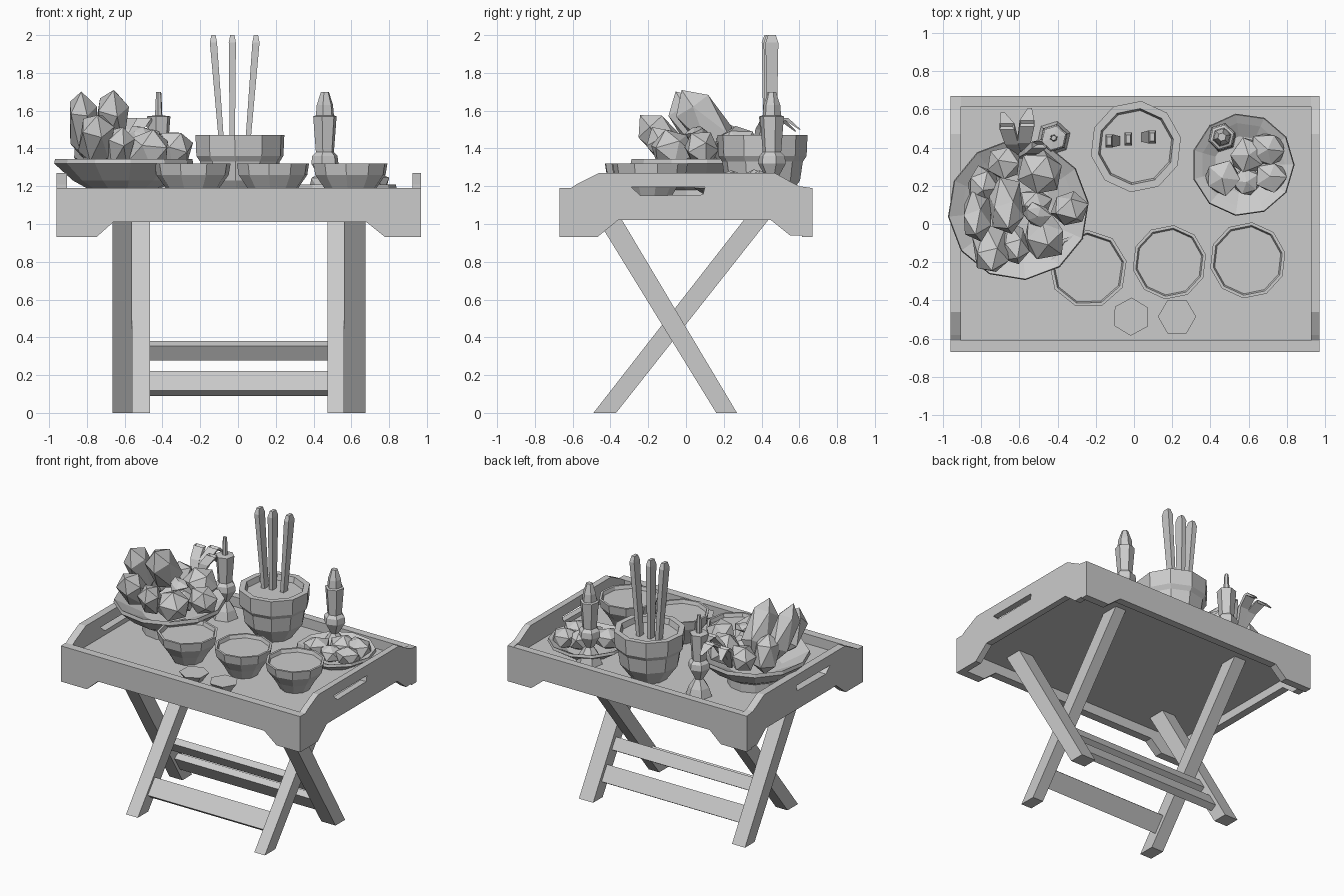
import bpy, bmesh, math, random
from mathutils import Vector, Matrix, Euler

if "Cube" in bpy.data.objects:
    bpy.data.objects.remove(bpy.data.objects["Cube"])

random.seed(4)
grey = bpy.data.materials.new("plain_grey")
grey.diffuse_color = (0.6, 0.6, 0.6, 1)
grey.use_nodes = True
grey.node_tree.nodes["Principled BSDF"].inputs["Base Color"].default_value = grey.diffuse_color
FLOOR = 1.12    # top of the tray floor
UNDER = 1.08    # underside of the tray floor


def finish(name, bm):
    bmesh.ops.recalc_face_normals(bm, faces=bm.faces)
    me = bpy.data.meshes.new(name)
    bm.to_mesh(me)
    bm.free()
    me.materials.append(grey)
    ob = bpy.data.objects.new(name, me)
    bpy.context.collection.objects.link(ob)
    return ob


def box(name, x0, x1, y0, y1, z0, z1):
    bm = bmesh.new()
    bmesh.ops.create_cube(bm, size=1)
    for v in bm.verts:
        v.co = ((x0 + x1) / 2 + v.co.x * (x1 - x0),
                (y0 + y1) / 2 + v.co.y * (y1 - y0),
                (z0 + z1) / 2 + v.co.z * (z1 - z0))
    return finish(name, bm)


def panel(name, pts, axis, a, b):
    """Extrude a profile (u, z) along x or y, from a to b."""
    bm = bmesh.new()
    place = (lambda u, z: (a, u, z)) if axis == 'x' else (lambda u, z: (u, a, z))
    f = bm.faces.new([bm.verts.new(place(u, z)) for u, z in pts])
    r = bmesh.ops.extrude_face_region(bm, geom=[f])
    d = Vector((b - a, 0, 0)) if axis == 'x' else Vector((0, b - a, 0))
    bmesh.ops.translate(bm, vec=d, verts=[g for g in r['geom'] if isinstance(g, bmesh.types.BMVert)])
    return finish(name, bm)


def lathe(name, x, y, prof, n, turn=0.0):
    """Spin a profile (radius, z) into an n-sided closed body."""
    bm = bmesh.new()
    rings = []
    for r, z in prof:
        rings.append([bm.verts.new((x + r * math.cos(turn + i * math.tau / n),
                                    y + r * math.sin(turn + i * math.tau / n), z)) for i in range(n)])
    for p, q in zip(rings, rings[1:]):
        for i in range(n):
            j = (i + 1) % n
            bm.faces.new((p[i], p[j], q[j], q[i]))
    bm.faces.new(rings[0])
    bm.faces.new(rings[-1])
    return finish(name, bm)


def lump(name, loc, size, rot=(0, 0, 0), jitter=0.1, blunt=1.0):
    """Faceted irregular ball for food; blunt below 1 flattens the ends."""
    bm = bmesh.new()
    bmesh.ops.create_icosphere(bm, subdivisions=1, radius=1)
    m = Matrix.Translation(loc) @ Euler([math.radians(a) for a in rot]).to_matrix().to_4x4()
    for v in bm.verts:
        c = v.co * (1 + random.uniform(-jitter, jitter))
        z = max(-blunt, min(blunt, c.z)) / blunt
        v.co = m @ Vector((c.x * size[0], c.y * size[1], z * size[2]))
    return finish(name, bm)


def rod(name, path, w, d):
    """Four-sided bar along a path; each point is (x, y, z, scale)."""
    bm = bmesh.new()
    rings = [[bm.verts.new((x + sx * w * s, y + sy * d * s, z)) for sx, sy in
              ((-1, -1), (1, -1), (1, 1), (-1, 1))] for x, y, z, s in path]
    for p, q in zip(rings, rings[1:]):
        for i in range(4):
            bm.faces.new((p[i], p[(i + 1) % 4], q[(i + 1) % 4], q[i]))
    bm.faces.new(rings[0])
    bm.faces.new(rings[-1])
    return finish(name, bm)


# Tray: floor, long walls with cut-out feet, end walls with hand slots
box("tray_floor", -0.93, 0.94, -0.64, 0.64, UNDER, FLOOR)
long_wall = [(-0.96, 0.93), (-0.75, 0.93), (-0.66, 1.01), (0.68, 1.01), (0.78, 0.93),
             (0.97, 0.93), (0.97, 1.19), (-0.96, 1.19)]
panel("front_wall", long_wall, 'y', -0.67, -0.61)
panel("back_wall", long_wall, 'y', 0.67, 0.615)
end_wall = [(-0.67, 0.93), (-0.47, 0.93), (-0.36, 1.02), (0.45, 1.02), (0.55, 0.94), (0.67, 0.94),
            (0.67, 1.19), (0.6, 1.2), (0.56, 1.22), (0.47, 1.27), (-0.46, 1.27), (-0.58, 1.21),
            (-0.61, 1.19), (-0.67, 1.19)]
slot = [(-0.24, 1.15), (0.09, 1.155), (0.1, 1.195), (-0.29, 1.195)]
for side, a, b in (("left", -0.96, -0.905), ("right", 0.97, 0.925)):
    s = math.copysign(1, a)
    wall = panel(side + "_wall", end_wall, 'x', a, b)
    cutter = panel(side + "_slot_cutter", slot, 'x', a + s * 0.05, b - s * 0.05)
    cutter.hide_render = True
    cutter.hide_viewport = True
    mod = wall.modifiers.new("slot", 'BOOLEAN')
    mod.object = cutter
    mod.solver = 'EXACT'

# Crossed legs: inner pair leans back, outer pair leans forward
inner = [(-0.49, 0), (-0.37, 0), (0.49, 1.09), (0.36, 1.09)]
outer = [(0.16, 0), (0.27, 0), (-0.38, 1.09), (-0.51, 1.09)]
for s, side in ((-1, "left"), (1, "right")):
    panel(side + "_inner_leg", inner, 'x', s * 0.47 + 0.005, s * 0.56)
    panel(side + "_outer_leg", outer, 'x', s * 0.56, s * 0.67 + 0.005)


def rung(name, lean, y, z, h, half):
    """Flat rail lying in the plane of a leg pair."""
    d = Vector((lean, 1.03)).normalized()
    n = Vector((-d.y, d.x)) * 0.025
    c = Vector((y, z))
    pts = [c + d * h + n, c + d * h - n, c - d * h - n, c - d * h + n]
    panel(name, [tuple(p) for p in pts], 'x', -half, half)


rung("front_rung", 0.81, -0.315, 0.155, 0.065, 0.5)
rung("back_low_rung", -0.63, 0.12, 0.155, 0.06, 0.6)
rung("back_high_rung", -0.63, 0.01, 0.33, 0.045, 0.6)

# Filled soup bowls and little sauce dishes
for x, y, r, n in ((-0.24, -0.235, 0.205, 9), (0.185, -0.2, 0.195, 10), (0.595, -0.19, 0.2, 10)):
    lathe("bowl", x, y, [(r * 0.5, FLOOR), (r * 0.7, 1.19), (r * 0.95, 1.26), (r, 1.32),
                         (r * 0.92, 1.32), (r * 0.88, 1.295)], n, 0.2)
for x, turn in ((-0.015, 0.5), (0.225, 0)):
    lathe("sauce_dish", x, -0.485, [(0.055, FLOOR), (0.1, 1.18)], 6, turn)

# Incense pot with three sticks
lathe("incense_pot", 0.01, 0.405, [(0.12, FLOOR), (0.2, 1.23), (0.215, 1.33), (0.235, 1.36), (0.24, 1.47),
                                   (0.2, 1.47), (0.19, 1.43)], 10, 0.2)
for x0, x1, y in ((-0.085, -0.13, 0.435), (-0.03, -0.03, 0.445), (0.05, 0.095, 0.455)):
    rod("incense_stick", [(x0, y, 1.4, 0.7), (x1, y, 1.96, 1), (x1, y, 2.0, 0.6)], 0.019, 0.034)

# Candles on holders
for x, y, wick, tip in ((-0.42, 0.45, 0.02, 0.014), (0.46, 0.455, 0.05, 0.022)):
    lathe("candle", x, y, [(0.09, FLOOR), (0.07, 1.18), (0.03, 1.24), (0.075, 1.32), (0.07, 1.36),
                           (0.05, 1.38), (0.065, 1.57), (wick, 1.575), (wick * 0.9, 1.63), (tip, 1.70)], 6, 0.3)

# Right plate with food pieces
lathe("right_plate", 0.57, 0.31, [(0.16, FLOOR), (0.27, 1.19), (0.265, 1.21), (0.22, 1.19), (0.15, 1.15)], 11)
for x, y, r in ((0.46, 0.24, 0.1), (0.6, 0.36, 0.1), (0.71, 0.25, 0.09), (0.59, 0.22, 0.08),
                (0.7, 0.39, 0.1)):
    lump("dumpling", (x, y, 1.21), (r, r, r * 0.8), (0, 0, x * 300), 0.15)

# Raised fruit plate
lathe("fruit_plate", -0.605, 0.075, [(0.18, FLOOR), (0.18, 1.18), (0.27, 1.23), (0.37, 1.32), (0.365, 1.345),
                                     (0.3, 1.31), (0.18, 1.25)], 12, 0.1)
# Round fruit
for x, y, z, r in ((-0.49, 0.27, 1.41, 0.125), (-0.34, 0.08, 1.4, 0.1), (-0.47, -0.07, 1.39, 0.12),
                   (-0.68, 0.32, 1.4, 0.1), (-0.52, 0.1, 1.36, 0.09)):
    lump("round_fruit", (x, y, z), (r, r, r), (x * 90, y * 90, 0))
# Tall fruit with blunt ends, leaning to the front
for x, y, z, rx, ry, h, lean, tilt in (
        (-0.67, 0.1, 1.54, 0.1, 0.12, 0.21, 36, 4), (-0.82, 0.05, 1.52, 0.085, 0.11, 0.21, 30, -3),
        (-0.75, -0.13, 1.45, 0.1, 0.1, 0.17, 42, 3), (-0.63, -0.1, 1.4, 0.08, 0.09, 0.14, 35, 10),
        (-0.79, 0.2, 1.42, 0.09, 0.11, 0.14, 10, 0)):
    lump("tall_fruit", (x, y, z), (rx, ry, h), (lean, tilt, 0), 0.05, 0.85)
# Curled leaves and flower on the plate
for dx, dy, top in ((-0.08, 0.2, 1.55), (0.05, 0.22, 1.56), (0.13, 0.08, 1.56)):
    rod("curled_leaf", [(-0.6, 0.35, 1.33, 0.5), (-0.6 + dx * 0.5, 0.35 + dy * 0.4, top - 0.06, 1),
                        (-0.6 + dx * 0.8, 0.35 + dy * 0.8, top, 1.1),
                        (-0.6 + dx * 1.1, 0.35 + dy * 1.15, top - 0.06, 0.3)], 0.035, 0.015)
lump("flower", (-0.51, 0.05, 1.48), (0.07, 0.06, 0.035), (20, 10, 0), 0.3)
